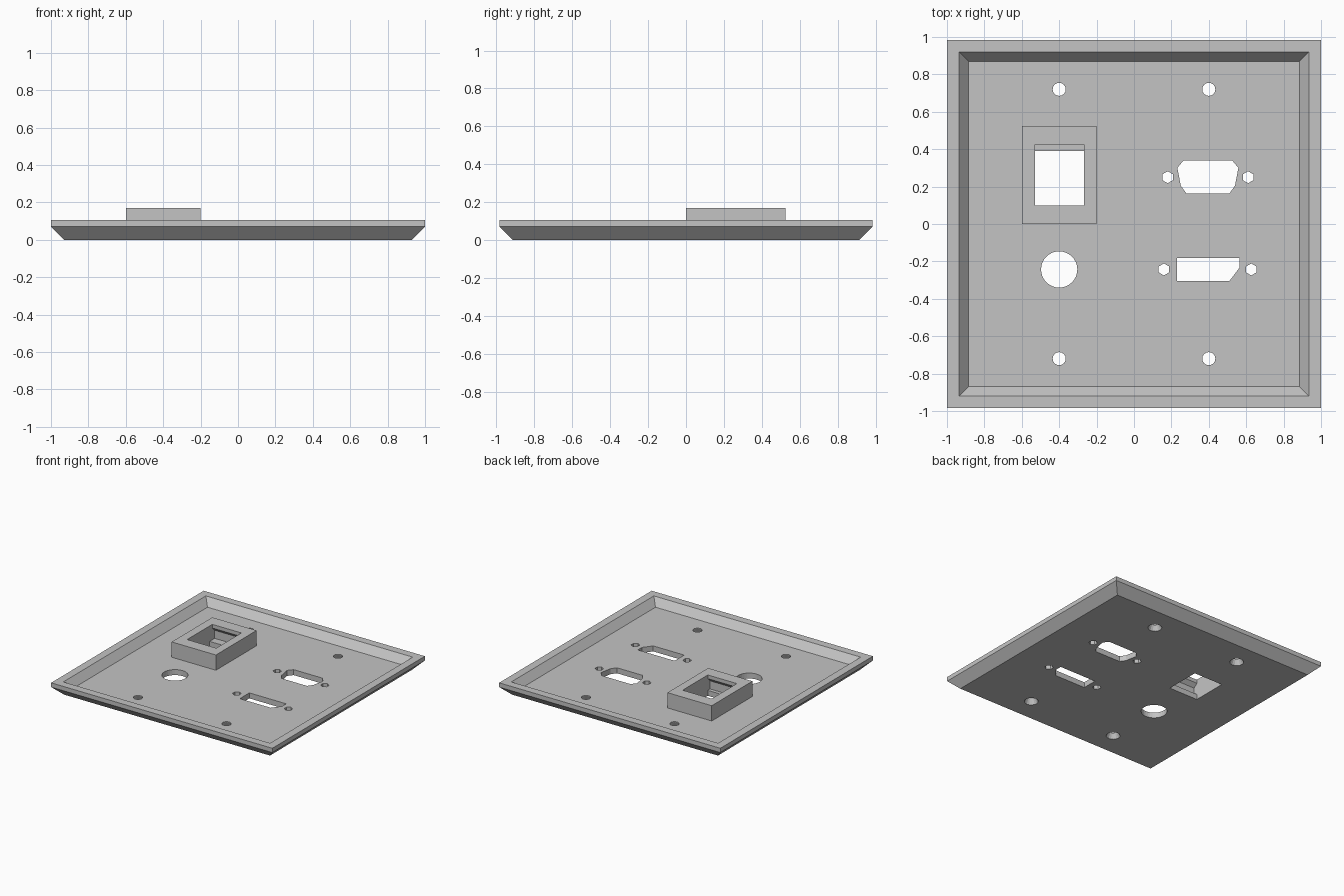
import bpy, bmesh
from math import cos, sin, tau

cube = bpy.data.objects.get("Cube")
if cube:
    bpy.data.objects.remove(cube, do_unlink=True)

grey = bpy.data.materials.new("plain grey")
grey.use_nodes = True
colour = (0.55, 0.55, 0.55, 1)
grey.diffuse_color = colour
grey.node_tree.nodes["Principled BSDF"].inputs["Base Color"].default_value = colour

FLOOR, RIM = 0.045, 0.105


def rect(x0, x1, y0, y1):
    return [(x0, y0), (x1, y0), (x1, y1), (x0, y1)]


def frame(inset):
    # Plate outline, shrunk by an inset on every side
    x, y = 1 - inset, 0.985 - inset
    return rect(-x, x, -y, y)


def circle(cx, cy, r, n, turn=0.0):
    return [(cx + r * cos(tau * (i + turn) / n), cy + r * sin(tau * (i + turn) / n))
            for i in range(n)]


def loft(bm, rings):
    """Closed solid through a stack of 3D rings with equal point counts."""
    loops = [[bm.verts.new(p) for p in ring] for ring in rings]
    for a, b in zip(loops, loops[1:]):
        for i in range(len(a)):
            j = (i + 1) % len(a)
            bm.faces.new((a[i], a[j], b[j], b[i]))
    bm.faces.new(loops[0][::-1])
    bm.faces.new(loops[-1])


def stack(bm, *levels):
    # Loft of flat outlines, each given as (outline, height)
    loft(bm, [[(x, y, z) for x, y in pts] for pts, z in levels])


def finish(name, bm):
    bmesh.ops.recalc_face_normals(bm, faces=bm.faces)
    mesh = bpy.data.meshes.new(name)
    bm.to_mesh(mesh)
    bm.free()
    mesh.materials.append(grey)
    ob = bpy.data.objects.new(name, mesh)
    bpy.context.collection.objects.link(ob)
    return ob


# Dished wall plate with a chamfered underside
bm = bmesh.new()
stack(bm, (frame(0.07), 0), (frame(0), 0.07), (frame(0), RIM),
      (frame(0.065), RIM), (frame(0.115), FLOOR))
wall_plate = finish("wall_plate", bm)

# Raised housing for the snap-in jack
bm = bmesh.new()
housing = rect(-0.6, -0.2, 0, 0.525)
stack(bm, (housing, FLOOR), (housing, 0.17))
jack_housing = finish("jack_housing", bm)

# Cutter: countersunk mounting holes
bm = bmesh.new()
for x in (-0.4, 0.4):
    for y in (-0.72, 0.72):
        stack(bm, (circle(x, y, 0.057, 16), -0.01), (circle(x, y, 0.035, 16), 0.04),
              (circle(x, y, 0.035, 16), 0.06))

# Cutter: round hole, connector cut-outs and their hexagonal screw holes
holes = [circle(-0.4, -0.243, 0.097, 32)]
holes += [circle(x, y, 0.032, 6, 0.5)
          for x, y in ((0.18, 0.25), (0.61, 0.25), (0.16, -0.243), (0.627, -0.243))]
half = [(0.115, -0.087), (0.145, -0.045), (0.163, 0.05), (0.13, 0.09)]
holes.append([(0.395 + x, 0.25 + y) for x, y in half]
             + [(0.395 - x, 0.25 + y) for x, y in reversed(half)])
holes.append([(0.23, -0.305), (0.51, -0.305), (0.563, -0.235), (0.563, -0.182), (0.23, -0.182)])
for outline in holes:
    stack(bm, (outline, -0.01), (outline, 0.06))

# Cutter: jack cavity with a catch lip at each end, as a side profile
profile = [(0.1, -0.01), (0.1, 0.044), (0.07, 0.044), (0.07, 0.11), (0.1, 0.14), (0.1, 0.18),
           (0.425, 0.18), (0.425, 0.14), (0.455, 0.11), (0.455, 0.044), (0.39, 0.044), (0.39, -0.01)]
loft(bm, [[(x, y, z) for y, z in profile] for x in (-0.53, -0.267)])
cutter = finish("hole_cutter", bm)
cutter.hide_render = True

# Cut the openings, then discard the cutter
for ob in (wall_plate, jack_housing):
    mod = ob.modifiers.new("openings", "BOOLEAN")
    mod.operation, mod.solver, mod.object = "DIFFERENCE", "EXACT", cutter
    bpy.context.view_layer.update()
    cut = bpy.data.meshes.new_from_object(ob.evaluated_get(bpy.context.evaluated_depsgraph_get()))
    ob.modifiers.clear()
    ob.data = cut
bpy.data.objects.remove(cutter, do_unlink=True)
